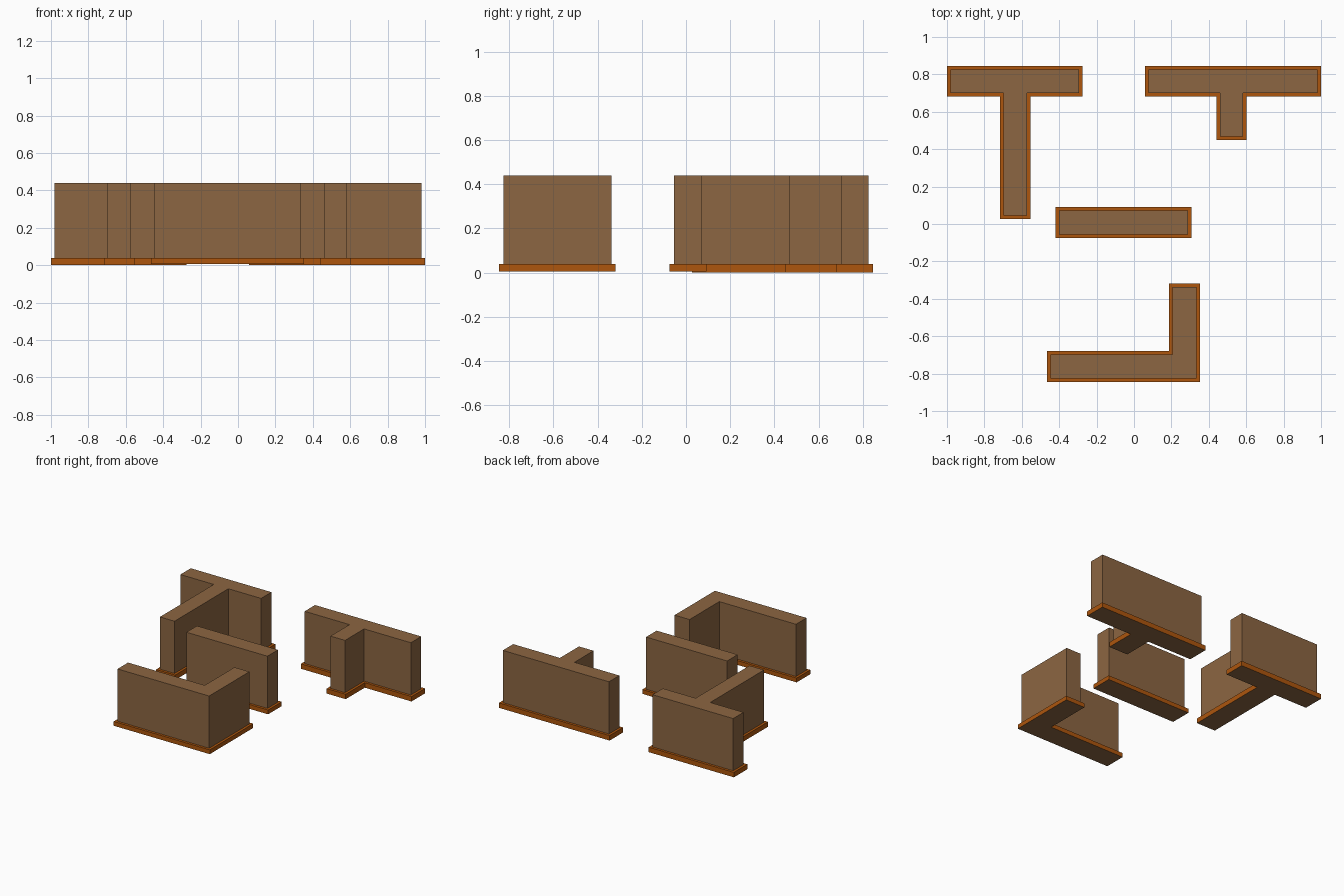
import bpy
import bmesh
from mathutils import Vector

if "Cube" in bpy.data.objects:
    bpy.data.objects.remove(bpy.data.objects["Cube"])


def material(name, rgb):
    m = bpy.data.materials.new(name)
    m.diffuse_color = (*rgb, 1.0)
    m.use_nodes = True
    m.node_tree.nodes["Principled BSDF"].inputs["Base Color"].default_value = m.diffuse_color
    return m


BROWN = material("wall brown", (0.262, 0.133, 0.054))
ORANGE = material("skirting orange", (0.418, 0.093, 0.004))

WALL_TOP = 0.44
BASE_TOP = 0.038
RIM = 0.019


def inset(points, d):
    """Move a counter-clockwise right-angled outline inwards by d."""
    pts = [Vector(p) for p in points]
    out = []
    for i, p in enumerate(pts):
        a = (p - pts[i - 1]).normalized()
        b = (pts[(i + 1) % len(pts)] - p).normalized()
        out.append(p + d * (Vector((-a.y, a.x)) + Vector((-b.y, b.x))))
    return out


def extrude_outline(name, points, z0, z1, side_mat, bottom_mat):
    bm = bmesh.new()
    face = bm.faces.new([bm.verts.new((p[0], p[1], z0)) for p in points])
    new = bmesh.ops.extrude_face_region(bm, geom=[face], use_keep_orig=True)["geom"]
    bmesh.ops.translate(bm, vec=(0, 0, z1 - z0),
                        verts=[g for g in new if isinstance(g, bmesh.types.BMVert)])
    bmesh.ops.recalc_face_normals(bm, faces=bm.faces)
    # underside takes its own colour
    for f in bm.faces:
        f.material_index = 1 if f.normal.z < -0.5 else 0
    mesh = bpy.data.meshes.new(name)
    bm.to_mesh(mesh)
    bm.free()
    mesh.materials.append(side_mat)
    mesh.materials.append(bottom_mat)
    bpy.context.collection.objects.link(bpy.data.objects.new(name, mesh))


def tee(x0, x1, s0, s1, y_top, y_bar, y_end):
    return [(x0, y_bar), (s0, y_bar), (s0, y_end), (s1, y_end),
            (s1, y_bar), (x1, y_bar), (x1, y_top), (x0, y_top)]


# Base outlines (counter-clockwise) and the height of their undersides
pieces = {
    "long_tee": (tee(-1.0, -0.275, -0.716, -0.554, 0.846, 0.682, 0.027), 0.0),
    "short_tee": (tee(0.058, 1.0, 0.44, 0.602, 0.846, 0.682, 0.45), 0.0),
    "straight": ([(-0.42, -0.074), (0.308, -0.074),
                  (0.308, 0.092), (-0.42, 0.092)], 0.005),
    "corner": ([(-0.466, -0.846), (0.352, -0.846), (0.352, -0.318),
                (0.187, -0.318), (0.187, -0.68), (-0.466, -0.68)], 0.005),
}

for name, (outline, z0) in pieces.items():
    # skirting base with a brown underside, then the wall on top
    extrude_outline(name + "_base", outline, z0, BASE_TOP, ORANGE, BROWN)
    extrude_outline(name + "_wall", inset(outline, RIM), BASE_TOP - 0.004,
                    WALL_TOP, BROWN, BROWN)
